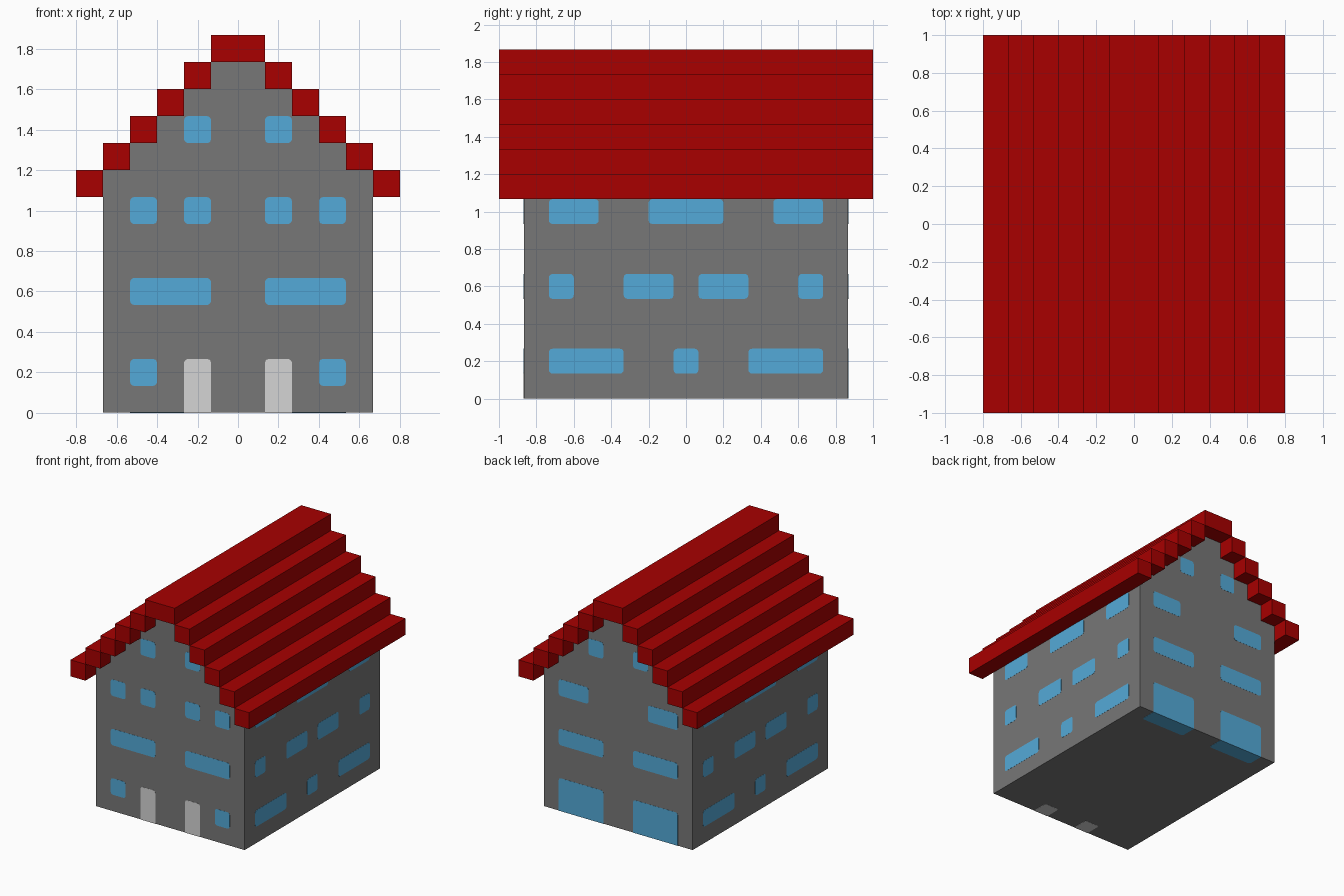
import bpy, bmesh, math

if "Cube" in bpy.data.objects:
    bpy.data.objects.remove(bpy.data.objects["Cube"], do_unlink=True)

U = 2 / 15            # building module
HX, HY = 5, 6.5       # half width and half depth of the walls, in modules
ROOF_HY = 7.5         # half depth of the roof
EAVE = 8              # height of the lowest roof step
LIFT = 0.001          # how far plates stand proud of the walls
RADIUS = 0.02         # corner radius of windows and doors


def lin(c):
    c /= 255
    return c / 12.92 if c <= 0.04045 else ((c + 0.055) / 1.055) ** 2.4


def material(name, r, g, b):
    m = bpy.data.materials.new(name)
    m.use_nodes = True
    col = (lin(r), lin(g), lin(b), 1)
    m.diffuse_color = col
    bsdf = next(n for n in m.node_tree.nodes if n.type == 'BSDF_PRINCIPLED')
    bsdf.inputs["Base Color"].default_value = col
    bsdf.inputs["Roughness"].default_value = 0.8
    return m


WALL = material("wall grey", 119, 119, 119)
ROOF = material("roof red", 168, 0, 0)
GLASS = material("window blue", 84, 170, 216)
DOOR = material("door light grey", 213, 213, 213)


def finish(bm, name, mat):
    bmesh.ops.recalc_face_normals(bm, faces=bm.faces)
    me = bpy.data.meshes.new(name)
    bm.to_mesh(me)
    bm.free()
    me.materials.append(mat)
    ob = bpy.data.objects.new(name, me)
    bpy.context.collection.objects.link(ob)


def prism(bm, outline, place, d0, d1):
    """Extrude a 2D outline between depths d0 and d1; place maps (a, b, d) to 3D."""
    lo = [bm.verts.new(place(a, b, d0)) for a, b in outline]
    hi = [bm.verts.new(place(a, b, d1)) for a, b in outline]
    bm.faces.new(lo[::-1])
    bm.faces.new(hi)
    n = len(outline)
    for i in range(n):
        j = (i + 1) % n
        bm.faces.new((lo[i], lo[j], hi[j], hi[i]))


def rounded(a0, a1, b0, b1):
    """Rectangle in modules with rounded corners, square where it meets b = 0."""
    a0, a1, b0, b1 = (v * U for v in (a0, a1, b0, b1))
    pts = []
    for k, (a, b) in enumerate(((a0, b0), (a1, b0), (a1, b1), (a0, b1))):
        if b == 0:
            pts.append((a, b))
            continue
        ca = a + RADIUS * (1 if a == a0 else -1)
        cb = b + RADIUS * (1 if b == b0 else -1)
        for s in range(4):
            t = math.pi + (k + s / 3) * math.pi / 2
            pts.append((ca + RADIUS * math.cos(t), cb + RADIUS * math.sin(t)))
    return pts


def mirrored(rects):
    """Add the mirror image of every rectangle that is off centre."""
    return rects + [(-a1, -a0, b0, b1) for a0, a1, b0, b1 in rects if a0 > 0]


def plates(name, mat, rects, place):
    bm = bmesh.new()
    for r in mirrored(rects):
        prism(bm, rounded(*r), place, -LIFT, LIFT)
    finish(bm, name, mat)


# Walls: stepped gable outline extruded front to back
half = [(HX, 0), (HX, EAVE + 1)]
for i in range(1, HX):
    half += [(HX - i, EAVE + i), (HX - i, EAVE + i + 1)]
half = [p for i, p in enumerate(half) if i == 0 or p != half[i - 1]]
outline = half + [(-a, b) for a, b in reversed(half)]
outline = [(a * U, b * U if b else LIFT) for a, b in outline]
bm = bmesh.new()
prism(bm, outline, lambda a, b, d: (a, d, b), -HY * U, HY * U)
finish(bm, "walls", WALL)


# Roof: pairs of long square beams climbing to a double-width ridge
def beam(bm, x0, x1, z):
    rect = [(x0, z), (x1, z), (x1, z + 1), (x0, z + 1)]
    prism(bm, [(a * U, b * U) for a, b in rect],
          lambda a, b, d: (a, d, b), -ROOF_HY * U, ROOF_HY * U)


for i in range(HX):
    bm = bmesh.new()
    beam(bm, HX - i, HX - i + 1, EAVE + i)
    beam(bm, -(HX - i + 1), -(HX - i), EAVE + i)
    finish(bm, f"roof_step_{i + 1}", ROOF)
bm = bmesh.new()
beam(bm, -1, 1, EAVE + HX)
finish(bm, "roof_ridge", ROOF)

# Wall planes that carry the plates
X, Y = HX * U, HY * U
front = lambda a, b, d: (a, -Y - d, b)
back = lambda a, b, d: (a, Y + d, b)
left = lambda a, b, d: (X + d, a, b)
right = lambda a, b, d: (-X - d, a, b)
floor_front = lambda a, b, d: (a, b - Y, LIFT - d)
floor_back = lambda a, b, d: (a, Y - b, LIFT - d)

# Front windows and doors
plates("front_windows", GLASS,
       [(3, 4, 1, 2), (1, 4, 4, 5), (1, 2, 7, 8), (3, 4, 7, 8), (1, 2, 10, 11)], front)
plates("front_doors", DOOR, [(1, 2, 0, 2)], front)
plates("door_thresholds", DOOR, [(1, 2, 0, 1)], floor_front)

# Back windows and tall ground-floor glazing
plates("back_windows", GLASS, [(1, 4, 4, 5), (2, 4, 7, 8), (1, 2, 10, 11)], back)
plates("back_glazing", GLASS, [(1, 4, 0, 2)], back)
plates("glazing_thresholds", GLASS, [(1, 4, 0, 1)], floor_back)

# Side windows, the same on both sides
side = [(-0.5, 0.5, 1, 2), (2.5, 5.5, 1, 2),
        (0.5, 2.5, 4, 5), (4.5, 5.5, 4, 5),
        (-1.5, 1.5, 7, 8), (3.5, 5.5, 7, 8)]
plates("left_windows", GLASS, side, left)
plates("right_windows", GLASS, side, right)
